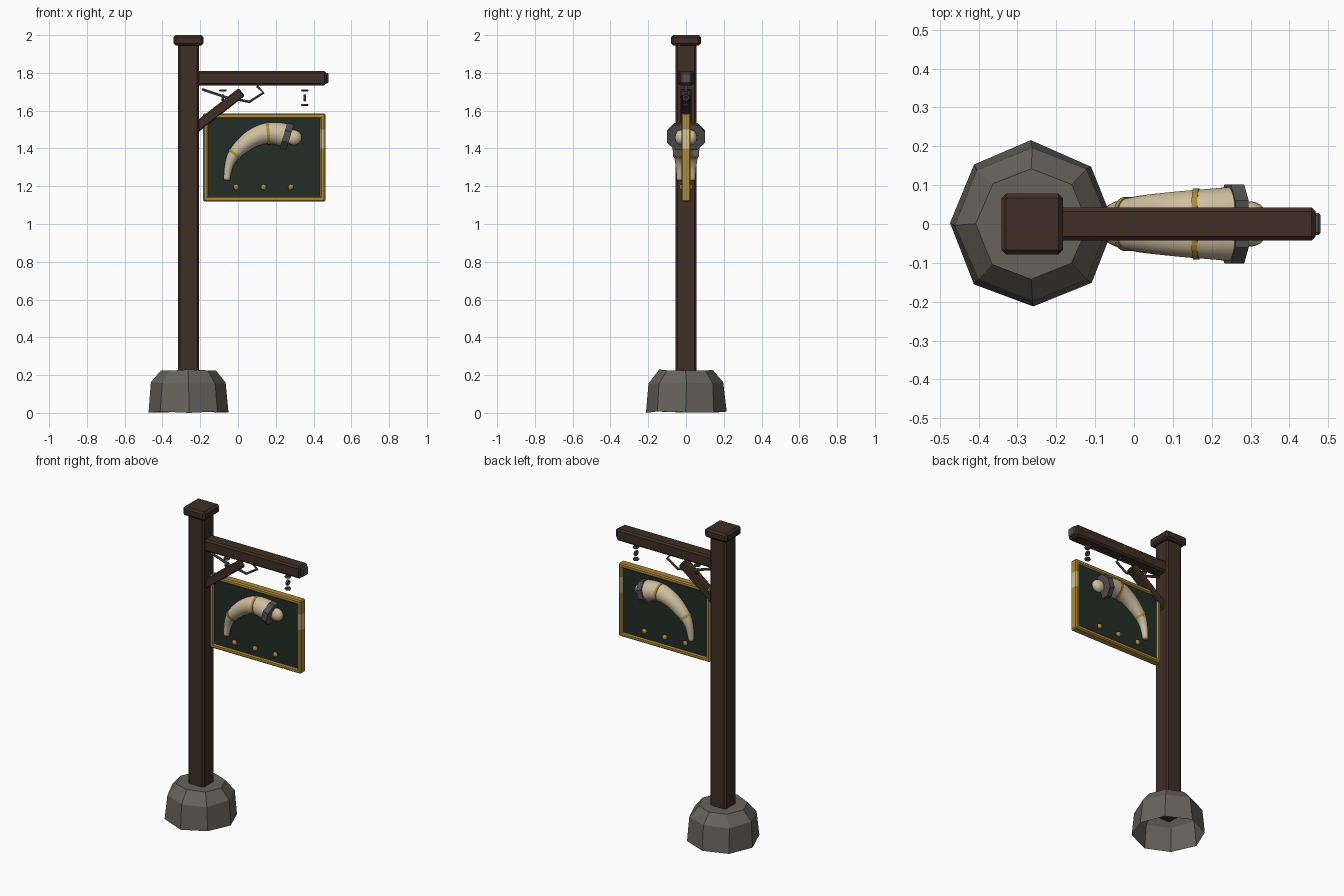
import bpy, bmesh, math, random
from mathutils import Vector, Matrix

if "Cube" in bpy.data.objects:
    bpy.data.objects.remove(bpy.data.objects["Cube"])

random.seed(4)

def material(name, col):
    m = bpy.data.materials.new(name)
    m.diffuse_color = (*col, 1)
    m.use_nodes = True
    m.node_tree.nodes["Principled BSDF"].inputs["Base Color"].default_value = m.diffuse_color
    return m

WOOD = material("dark_wood", (0.05, 0.027, 0.018))
STONE = material("grey_stone", (0.135, 0.122, 0.105))
GREEN = material("dark_green", (0.016, 0.027, 0.019))
GOLD = material("gold", (0.42, 0.25, 0.04))
PALE = material("pale_gold", (0.68, 0.55, 0.27))
CREAM = material("horn_cream", (0.62, 0.52, 0.35))
IRON = material("iron", (0.09, 0.085, 0.082))

def finish(name, bm, mats, smooth=False):
    bmesh.ops.recalc_face_normals(bm, faces=bm.faces)
    me = bpy.data.meshes.new(name)
    bm.to_mesh(me)
    bm.free()
    ob = bpy.data.objects.new(name, me)
    bpy.context.collection.objects.link(ob)
    for m in mats:
        me.materials.append(m)
    for p in me.polygons:
        p.use_smooth = smooth
    return ob

def box_bm(center, size, bevel=0.0, rot_y=0.0):
    bm = bmesh.new()
    bmesh.ops.create_cube(bm, size=1)
    bmesh.ops.scale(bm, vec=size, verts=bm.verts)
    if bevel:
        bmesh.ops.bevel(bm, geom=bm.edges[:], offset=bevel, segments=1, affect='EDGES')
    bmesh.ops.transform(bm, matrix=Matrix.Translation(center) @ Matrix.Rotation(rot_y, 4, 'Y'), verts=bm.verts)
    return bm

def box(name, center, size, mat, bevel=0.0, rot_y=0.0):
    return finish(name, box_bm(center, size, bevel, rot_y), [mat])

def sweep(name, pts, y, sides, mat, sub=1, smooth=True):
    """Tube along (x, z, radius) points lying in a plane of constant y."""
    path = []
    n = len(pts)
    for i in range(n - 1):
        p = [Vector(pts[min(max(i + k, 0), n - 1)]) for k in (-1, 0, 1, 2)]
        for s in range(sub):
            t = s / sub
            path.append(0.5 * (2 * p[1] + (p[2] - p[0]) * t
                        + (2 * p[0] - 5 * p[1] + 4 * p[2] - p[3]) * t * t
                        + (3 * p[1] - p[0] - 3 * p[2] + p[3]) * t ** 3))
    path.append(Vector(pts[-1]))
    bm = bmesh.new()
    rings = []
    for i, p in enumerate(path):
        d = path[min(i + 1, len(path) - 1)] - path[max(i - 1, 0)]
        t = Vector((d.x, 0, d.y)).normalized()
        side = Vector((-t.z, 0, t.x))
        ring = []
        for k in range(sides):
            a = 2 * math.pi * (k + 0.5) / sides
            ring.append(bm.verts.new(Vector((p.x, y, p.y))
                        + p.z * (side * math.cos(a) + Vector((0, 1, 0)) * math.sin(a))))
        rings.append(ring)
    for a, b in zip(rings, rings[1:]):
        for k in range(sides):
            j = (k + 1) % sides
            bm.faces.new((a[k], a[j], b[j], b[k]))
    bm.faces.new(rings[0])
    bm.faces.new(rings[-1])
    return finish(name, bm, [mat], smooth)

def band(name, x, z, y, direction, r, width, mat, sides=24):
    d = Vector(direction).normalized() * width / 2
    return sweep(name, [(x - d.x, z - d.y, r), (x + d.x, z + d.y, r)], y, sides, mat, 1, False)

def ball(name, center, scale, mat, seg=16):
    bm = bmesh.new()
    bmesh.ops.create_uvsphere(bm, u_segments=seg, v_segments=seg // 2, radius=1)
    bmesh.ops.scale(bm, vec=scale, verts=bm.verts)
    bmesh.ops.translate(bm, vec=center, verts=bm.verts)
    return finish(name, bm, [mat], True)

def link(name, center, major, minor, rot):
    bm = bmesh.new()
    n, m = 10, 6
    v = [[bm.verts.new(((major + minor * math.cos(b)) * math.cos(a),
                        (major + minor * math.cos(b)) * math.sin(a), minor * math.sin(b)))
          for b in [2 * math.pi * j / m for j in range(m)]]
         for a in [2 * math.pi * i / n for i in range(n)]]
    for i in range(n):
        for j in range(m):
            i2, j2 = (i + 1) % n, (j + 1) % m
            bm.faces.new((v[i][j], v[i2][j], v[i2][j2], v[i][j2]))
    bmesh.ops.transform(bm, matrix=Matrix.Translation(center) @ Matrix.Rotation(rot, 4, 'Y'), verts=bm.verts)
    return finish(name, bm, [IRON], False)

PX = -0.262  # post axis

# Stone base: an eight-sided shell, open below
bm = bmesh.new()
rings = []
for z, r in ((0.005, 0.215), (0.16, 0.2), (0.228, 0.145)):
    ring = []
    for k in range(8):
        a = math.pi * k / 4 + random.uniform(-0.02, 0.02)
        rr = r + random.uniform(-0.004, 0.002)
        ring.append(bm.verts.new((PX + rr * math.cos(a), rr * math.sin(a),
                                  max(0, z + random.uniform(-0.006, 0.004)))))
    rings.append(ring)
rings[0][6].co.z = 0
for a, b in zip(rings, rings[1:]):
    for k in range(8):
        j = (k + 1) % 8
        bm.faces.new((a[k], a[j], b[j], b[k]))
bm.faces.new(rings[-1])
finish("stone_base", bm, [STONE])

# Post, cap, beam and brace
box("post", (PX, 0, 1.04), (0.112, 0.112, 1.84), WOOD, 0.01)
box("post_cap", (PX, 0, 1.972), (0.158, 0.158, 0.056), WOOD, 0.012)
box("beam", (0.115, 0, 1.772), (0.705, 0.084, 0.076), WOOD, 0.01)
box("beam_end_plate", (0.47, 0, 1.772), (0.02, 0.056, 0.056), IRON, 0.006)
lo, hi = Vector((-0.245, 1.492)), Vector((0.02, 1.699))
mid, d = (lo + hi) / 2, hi - lo
box("brace", (mid.x, 0, mid.y), (d.length, 0.056, 0.052), WOOD, 0.006, -math.atan2(d.y, d.x))

# Iron scroll under the beam
sweep("iron_scroll", [(x, z, 0.008) for x, z in
      ((-0.19, 1.713), (-0.06, 1.67), (0.06, 1.647), (0.135, 1.695), (0.1, 1.73))], 0, 6, IRON, 1, False)

# Chains
for side, x in (("left", -0.08), ("right", 0.354)):
    for i, z in enumerate((1.707, 1.668, 1.63)):
        link(f"chain_link_{side}_{i}", (x, 0, z), 0.013, 0.007, math.pi / 2 if i == 1 else 0)

# Sign panel and frame
X0, X1, Z0, Z1, W, T = -0.185, 0.463, 1.118, 1.586, 0.028, 0.05
CX, CZ = (X0 + X1) / 2, (Z0 + Z1) / 2
box("sign_panel", (CX, 0, CZ), (X1 - X0 - W, 0.034, Z1 - Z0 - W), GREEN)
for nm, z in (("top", Z1 - W / 2), ("bottom", Z0 + W / 2)):
    box(f"frame_{nm}", (CX, 0, z), (X1 - X0, T, W), GOLD, 0.007)
box("frame_left", (X0 + W / 2, 0, CZ), (W, T, Z1 - Z0), GOLD, 0.007)
bm = box_bm((X1 - W / 2, 0, CZ), (W, T, Z1 - Z0), 0.007)
for z in (1.40, 1.50):  # pale stretch on the right bar
    bmesh.ops.bisect_plane(bm, geom=bm.verts[:] + bm.edges[:] + bm.faces[:],
                           plane_co=(0, 0, z), plane_no=(0, 0, 1))
for f in bm.faces:
    f.material_index = int(1.40 < f.calc_center_median().z < 1.50)
finish("frame_right", bm, [GOLD, PALE])

# Horn emblem and studs on both faces
HORN = [(-0.06, 1.232, 0.017), (-0.049, 1.305, 0.023), (-0.026, 1.36, 0.032), (0.016, 1.407, 0.041),
        (0.074, 1.452, 0.048), (0.143, 1.479, 0.055), (0.206, 1.479, 0.06), (0.258, 1.466, 0.065)]
for side, s in (("front", -1), ("back", 1)):
    y = 0.032 * s
    sweep(f"horn_{side}", HORN, y, 24, CREAM, 4)
    band(f"horn_band_small_{side}", -0.018, 1.371, y, (0.65, 0.76), 0.038, 0.014, GOLD)
    band(f"horn_band_large_{side}", 0.16, 1.48, y, (0.99, 0.08), 0.06, 0.015, GOLD)
    band(f"horn_rim_{side}", 0.258, 1.464, y, (0.956, -0.29), 0.075, 0.036, IRON, 8)
    ball(f"horn_mouth_{side}", (0.295, y * 0.9, 1.458), (0.043, 0.03, 0.04), CREAM)
    for i, x in enumerate((-0.01, 0.136, 0.28)):
        ball(f"stud_{side}_{i}", (x, 0.022 * s, 1.195), (0.016, 0.014, 0.016), GOLD, 10)
